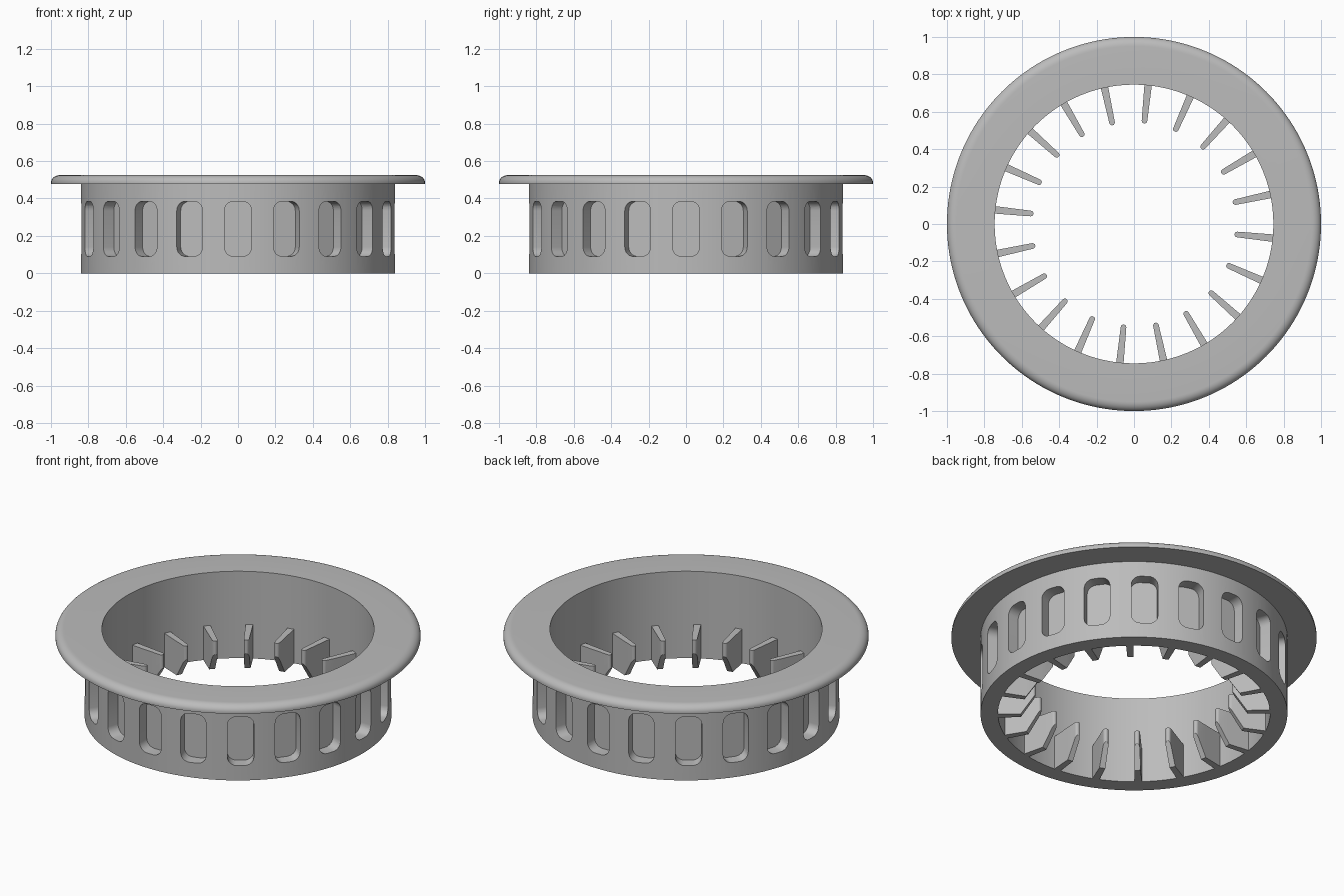
import bpy, bmesh, math
from mathutils import Matrix, Vector

cube = bpy.data.objects.get("Cube")
if cube:
    bpy.data.objects.remove(cube, do_unlink=True)

COUNT = 20
STEP = 2 * math.pi / COUNT
INNER, OUTER = 0.745, 0.84

grey = bpy.data.materials.new("mid grey")
grey.use_nodes = True
grey.diffuse_color = (0.5, 0.5, 0.5, 1)
grey.node_tree.nodes["Principled BSDF"].inputs["Base Color"].default_value = (0.5, 0.5, 0.5, 1)


def finish(name, bm):
    bmesh.ops.recalc_face_normals(bm, faces=bm.faces)
    mesh = bpy.data.meshes.new(name)
    bm.to_mesh(mesh)
    bm.free()
    mesh.materials.append(grey)
    obj = bpy.data.objects.new(name, mesh)
    bpy.context.collection.objects.link(obj)
    return obj


def activate(obj):
    bpy.ops.object.select_all(action="DESELECT")
    obj.select_set(True)
    bpy.context.view_layer.objects.active = obj


def prism(bm, bottom, top):
    """Closed solid between two matching outlines."""
    a = [bm.verts.new(p) for p in bottom]
    b = [bm.verts.new(p) for p in top]
    bm.faces.new(a)
    bm.faces.new(b)
    for i in range(len(a)):
        j = (i + 1) % len(a)
        bm.faces.new((a[i], a[j], b[j], b[i]))


def arc(cx, cy, rx, ry, start, end, n):
    return [(cx + rx * math.cos(math.radians(start + (end - start) * i / n)),
             cy + ry * math.sin(math.radians(start + (end - start) * i / n)))
            for i in range(n + 1)]


# Sleeve with a rounded flange, turned from one profile
profile = [(INNER, 0), (OUTER, 0), (OUTER, 0.477), (1, 0.477)]
profile += arc(0.95, 0.485, 0.05, 0.04, 0, 90, 8) + [(INNER, 0.525)]
bm = bmesh.new()
verts = [bm.verts.new((r, 0, z)) for r, z in profile]
edges = [bm.edges.new((verts[i - 1], verts[i])) for i in range(len(verts))]
bmesh.ops.spin(bm, geom=verts + edges, cent=(0, 0, 0), axis=(0, 0, 1),
               angle=2 * math.pi, steps=160, use_duplicate=False)
bmesh.ops.remove_doubles(bm, verts=bm.verts, dist=0.0001)
sleeve = finish("flanged_sleeve", bm)

# Rounded pockets cut into the outside of the sleeve
w, low, high, rad = 0.0725, 0.09, 0.385, 0.05
outline = []
for cy, cz, start in ((w - rad, high - rad, 0), (rad - w, high - rad, 90),
                      (rad - w, low + rad, 180), (w - rad, low + rad, 270)):
    outline += arc(cy, cz, rad, rad, start, start + 90, 6)
bm = bmesh.new()
for k in range(COUNT):
    turn = Matrix.Rotation(k * STEP, 3, "Z")
    prism(bm, *[[turn @ Vector((r, y, z)) for y, z in outline] for r in (0.768, 0.9)])
cutter = finish("pocket_cutter", bm)
cut = sleeve.modifiers.new("pockets", "BOOLEAN")
cut.operation, cut.solver, cut.object = "DIFFERENCE", "EXACT", cutter
activate(sleeve)
bpy.ops.object.modifier_apply(modifier=cut.name)
bpy.data.objects.remove(cutter, do_unlink=True)
bpy.ops.object.shade_smooth_by_angle(angle=math.radians(35))

# Tapered inner ribs with rounded tips, chamfered underneath
half = [(0.75, 0.02)] + arc(0.555, 0, 0.015, 0.015, 90, 270, 8) + [(0.75, -0.02)]
half.insert(1, (0.62, 0.0167))
half.insert(-1, (0.62, -0.0167))
bm = bmesh.new()
for k in range(COUNT):
    turn = Matrix.Rotation(k * STEP + math.radians(84.2), 3, "Z")
    under = [turn @ Vector((r, y, max(0, (0.62 - r) * 1.55))) for r, y in half]
    top = [turn @ Vector((r, y, 0.205)) for r, y in half]
    prism(bm, under, top)
bmesh.ops.triangulate(bm, faces=[f for f in bm.faces if len(f.verts) > 4])
ribs = finish("inner_ribs", bm)
activate(ribs)
bpy.ops.object.shade_smooth_by_angle(angle=math.radians(30))
